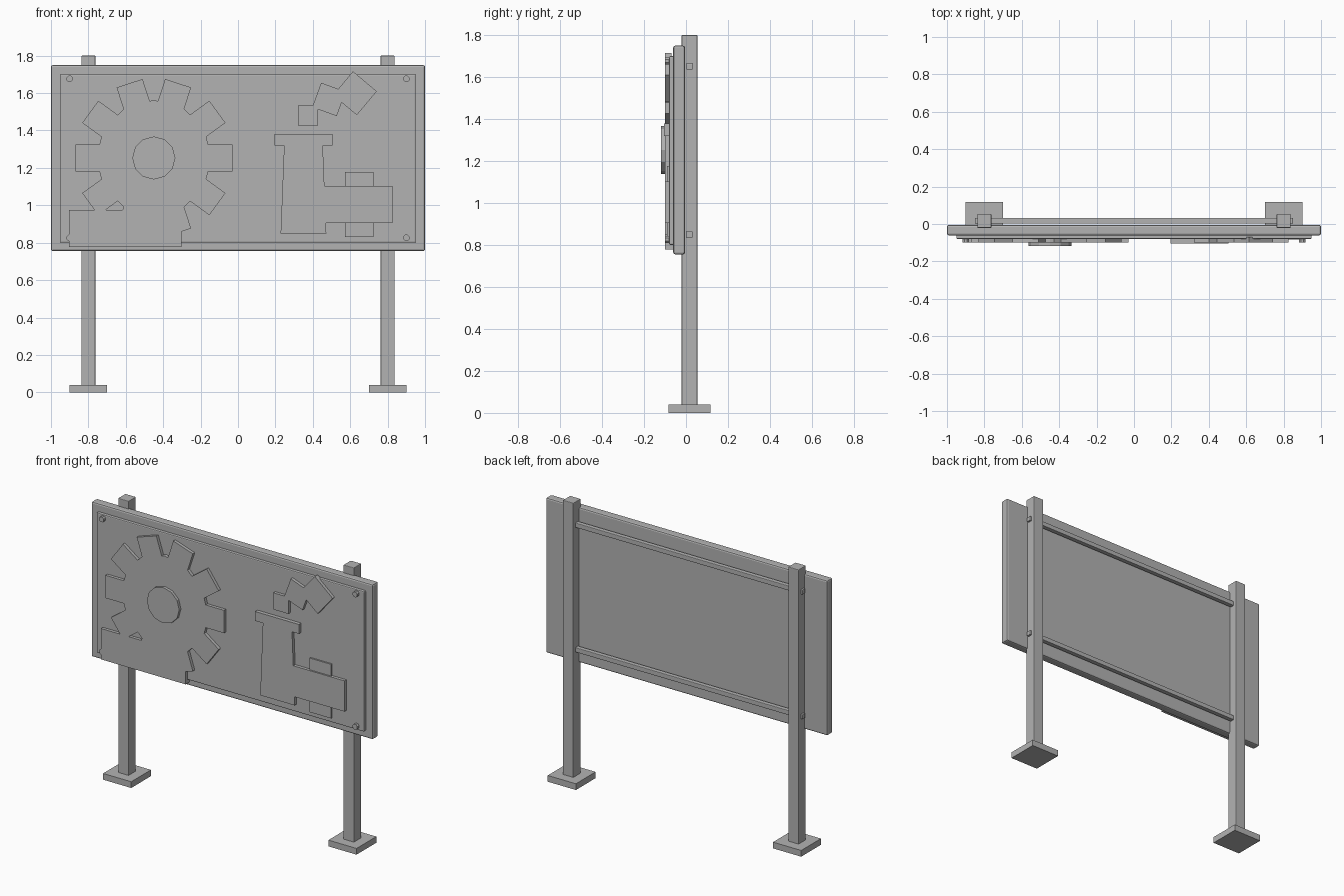
import bpy, bmesh, math

if "Cube" in bpy.data.objects:
    bpy.data.objects.remove(bpy.data.objects["Cube"])

grey = bpy.data.materials.new("plain_grey")
grey.diffuse_color = (0.45, 0.45, 0.45, 1)
grey.use_nodes = True
grey.node_tree.nodes["Principled BSDF"].inputs["Base Color"].default_value = grey.diffuse_color


def finish(name, bm, bevel=0):
    bmesh.ops.recalc_face_normals(bm, faces=bm.faces)
    me = bpy.data.meshes.new(name)
    bm.to_mesh(me)
    bm.free()
    me.materials.append(grey)
    ob = bpy.data.objects.new(name, me)
    bpy.context.collection.objects.link(ob)
    if bevel:
        m = ob.modifiers.new("bevel", 'BEVEL')
        m.width = bevel
        m.segments = 2
    return ob


def add_prism(bm, pts, y0, y1):
    """Extrude an (x, z) outline from y0 to y1."""
    front = [bm.verts.new((x, y0, z)) for x, z in pts]
    back = [bm.verts.new((x, y1, z)) for x, z in pts]
    n = len(pts)
    bm.faces.new(front)
    bm.faces.new(back[::-1])
    for i in range(n):
        j = (i + 1) % n
        bm.faces.new((front[i], back[i], back[j], front[j]))


def prism(name, pts, y0, y1, bevel=0):
    bm = bmesh.new()
    add_prism(bm, pts, y0, y1)
    return finish(name, bm, bevel)


def rect(x0, x1, z0, z1):
    return [(x0, z0), (x1, z0), (x1, z1), (x0, z1)]


def ngon(cx, cz, r, n, start=0.0):
    return [(cx + r * math.cos(start + 2 * math.pi * i / n),
             cz + r * math.sin(start + 2 * math.pi * i / n)) for i in range(n)]


# Posts and feet
for side, s in (("left", -1), ("right", 1)):
    x = 0.8 * s
    prism(side + "_post", rect(x - 0.0375, x + 0.0375, 0.03, 1.8), -0.021, 0.054, 0.004)
    prism(side + "_foot", rect(x - 0.1, x + 0.1, 0, 0.04), -0.083, 0.117)

# Rails behind the board
for label, z in (("lower", 0.85), ("upper", 1.65)):
    prism(label + "_rail", rect(-0.85, 0.85, z - 0.015, z + 0.015), 0.002, 0.032, 0.004)

# Board and raised front panel
prism("board", rect(-1, 1, 0.755, 1.75), -0.061, -0.005, 0.01)
prism("front_panel", rect(-0.95, 0.95, 0.80, 1.70), -0.08, -0.05, 0.006)

# Corner bolts
for x in (-0.9, 0.9):
    for z in (0.826, 1.676):
        prism("corner_bolt", ngon(x, z, 0.018, 8, math.pi / 8), -0.1, -0.07)

# Gear: disc, ten teeth and hub
GX, GZ = -0.45, 1.253
FRONT = -0.1
prism("gear_disc", ngon(GX, GZ, 0.31, 12), FRONT, -0.07)
bm = bmesh.new()
for i in range(10):
    a = i * math.pi / 5
    c, s = math.cos(a), math.sin(a)
    add_prism(bm, [(GX + u * c - v * s, GZ + u * s + v * c)
                   for u, v in rect(0.27, 0.42, -0.073, 0.073)], FRONT, -0.07)
finish("gear_teeth", bm)
prism("gear_hub", ngon(GX, GZ, 0.115, 12), -0.118, -0.09)

# Plate below the gear
prism("lower_plate", rect(-0.903, -0.302, 0.778, 0.976), FRONT, -0.055)

# Chimney shape with cap
prism("chimney", [(0.228, 0.85), (0.472, 0.85), (0.453, 1.33), (0.247, 1.33)], FRONT, -0.07)
prism("chimney_cap", rect(0.195, 0.505, 1.32, 1.38), -0.104, -0.07)

# Crossed bars beside the chimney
prism("wide_bar", rect(0.40, 0.826, 0.905, 1.102), FRONT, -0.07)
prism("tall_bar", rect(0.572, 0.725, 0.83, 1.177), -0.09, -0.07)

# Smoke squares: centre x, centre z, size, tilt
for x, z, size, tilt in ((0.374, 1.479, 0.107, 0), (0.486, 1.566, 0.139, 20),
                         (0.625, 1.599, 0.166, 40)):
    prism("smoke_puff", ngon(x, z, size / math.sqrt(2), 4, math.radians(45 - tilt)), FRONT, -0.07)
